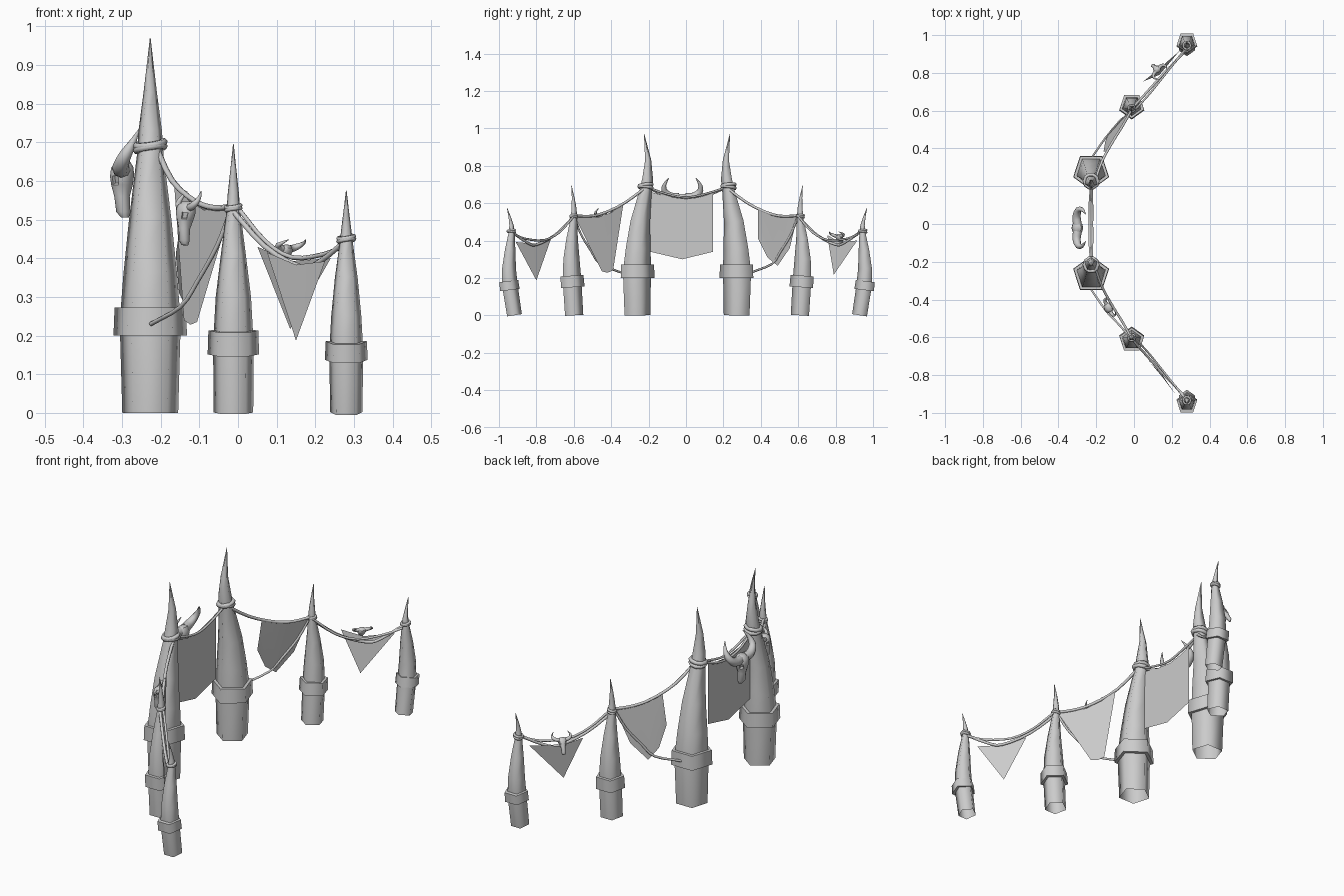
import bpy, bmesh, math
from mathutils import Vector, Matrix

cube = bpy.data.objects.get("Cube")
if cube:
    bpy.data.objects.remove(cube, do_unlink=True)

grey = bpy.data.materials.new("plain grey")
grey.use_nodes = True
grey.diffuse_color = (0.6, 0.6, 0.6, 1)
grey.node_tree.nodes["Principled BSDF"].inputs["Base Color"].default_value = (0.6, 0.6, 0.6, 1)


def finish(bm, name, angle=40):
    mesh = bpy.data.meshes.new(name)
    bm.to_mesh(mesh)
    bm.free()
    mesh.materials.append(grey)
    obj = bpy.data.objects.new(name, mesh)
    bpy.context.collection.objects.link(obj)
    bpy.ops.object.select_all(action='DESELECT')
    obj.select_set(True)
    bpy.context.view_layer.objects.active = obj
    bpy.ops.object.shade_smooth_by_angle(angle=math.radians(angle))


def skin(bm, rings, open_start=False):
    """Join rings of vertices into a tube with capped ends."""
    n = len(rings[0])
    for a, b in zip(rings, rings[1:]):
        for i in range(n):
            j = (i + 1) % n
            bm.faces.new((a[i], a[j], b[j], b[i]))
    if not open_start:
        bm.faces.new(rings[0][::-1])
    bm.faces.new(rings[-1])


def sweep(bm, path, radii, sides, ref, phase=0.0, open_start=False):
    """Tapered tube along a path, with rings square to it."""
    pts = [Vector(p) for p in path]
    rings = []
    for k, p in enumerate(pts):
        t = (pts[min(k + 1, len(pts) - 1)] - pts[max(k - 1, 0)]).normalized()
        u = Vector(ref)
        u = (u - t * u.dot(t)).normalized()
        v = t.cross(u)
        rings.append([])
        for i in range(sides):
            a = phase + math.tau * i / sides
            rings[-1].append(bm.verts.new(p + (u * math.cos(a) + v * math.sin(a)) * radii[k]))
    skin(bm, rings, open_start)


def smooth_path(pts, steps=3):
    """Catmull-Rom points through the given ones."""
    p = [Vector(q) for q in pts]
    p = [2 * p[0] - p[1]] + p + [2 * p[-1] - p[-2]]
    out = []
    for a, b, c, d in zip(p, p[1:], p[2:], p[3:]):
        for s in range(steps):
            t = s / steps
            out.append(0.5 * (2 * b + (c - a) * t + (2 * a - 5 * b + 4 * c - d) * t * t
                              + (3 * b - a - 3 * c + d) * t ** 3))
    return out + [p[-2]]


def rope(name, pts, side, r=0.0075):
    path = smooth_path([(x, y * side, z) for x, y, z in pts])
    bm = bmesh.new()
    sweep(bm, path, [r] * len(path), 6, (0, 0, 1))
    finish(bm, name, 70)


# Posts: x, profile of (distance from centre, height, radius), band heights and radius, collar
POSTS = {
    "large": (-0.227, [(.267, 0, .076), (.27, .235, .083), (.262, .36, .073), (.25, .5, .058),
                       (.218, .67, .036), (.208, .73, .032), (.204, .83, .018), (.224, .97, .001)],
              (.268, .2, .272, .268, .1), (.216, .69, .036, .014)),
    "middle": (-0.012, [(.603, 0, .054), (.614, .18, .055), (.617, .3, .048), (.612, .41, .034),
                        (.601, .52, .019), (.6, .57, .015), (.604, .63, .008), (.613, .695, .001)],
               (.612, .15, .212, .616, .07), (.601, .53, .018, .009)),
    "small": (0.28, [(.921, 0, .044), (.946, .16, .046), (.95, .25, .041), (.943, .35, .031),
                     (.934, .44, .018), (.934, .48, .013), (.943, .525, .007), (.957, .575, .001)],
              (.947, .135, .183, .953, .058), (.934, .45, .02, .009)),
}

for side, label, shift in ((1, "back", .011), (-1, "front", 0)):
    phase = side * -math.pi / 2
    for size, (x, profile, band, collar) in POSTS.items():
        # curved pentagonal post, hollow at the foot, ending in a spike
        bm = bmesh.new()
        sweep(bm, [(x, y * side + shift, z) for y, z, r in profile], [r for y, z, r in profile],
              5, (1, 0, 0), phase, True)
        finish(bm, f"{label}_{size}_post", 80)
        # wide band round the lower part
        y0, z0, z1, y1, r = band
        bm = bmesh.new()
        sweep(bm, [(x, y0 * side + shift, z0), (x, y1 * side + shift, z1)], [r, r * 0.97],
              5, (1, 0, 0), phase)
        finish(bm, f"{label}_{size}_band", 80)
        # two rope coils under the spike
        y, z, r, thick = collar
        for k in (-1, 1):
            bpy.ops.mesh.primitive_torus_add(
                location=(x, y * side + shift, z + k * thick * 0.4), rotation=(k * 0.12, -0.15, 0),
                major_segments=10, minor_segments=6, major_radius=r, minor_radius=thick * 0.7)
            coil = bpy.context.object
            coil.name = f"{label}_{size}_coil"
            coil.data.materials.append(grey)
            bpy.ops.object.shade_smooth_by_angle(angle=math.radians(70))

    # hanging ropes, and the tie down to the large band
    rope(f"{label}_inner_rope", [(-.215, .2, .695), (-.17, .33, .6), (-.11, .44, .547),
                                 (-.06, .52, .53), (-.01, .61, .535)], side)
    rope(f"{label}_outer_rope", [(-.02, .6, .53), (.07, .7, .43), (.16, .8, .378),
                                 (.21, .85, .39), (.29, .945, .455)], side)
    rope(f"{label}_outer_rope_slack", [(.0, .6, .53), (.07, .675, .445), (.14, .76, .402),
                                       (.22, .86, .41), (.28, .92, .435)], side, .006)
    rope(f"{label}_tie_rope", [(-.02, .595, .52), (-.055, .56, .43), (-.105, .505, .34),
                               (-.148, .46, .275), (-.225, .35, .23)], side, .006)

for k in (-1, 1):
    rope(f"centre_rope_{k}", [(-.225, -.22, .69), (-.228 + k * .007, -.11, .645 + k * .006),
                              (-.228 + k * .007, 0, .625 + k * .006),
                              (-.228 + k * .007, .11, .645 + k * .006), (-.225, .23, .69)], 1, .006)


# Thin cloth banners
def banner(name, outline):
    bm = bmesh.new()
    bm.faces.new([bm.verts.new(p) for p in outline])
    bmesh.ops.triangulate(bm, faces=bm.faces)
    finish(bm, name)


def inner_x(y, z, billow):
    """Position across the span, billowing outward towards the hem."""
    return -.225 + .568 * (abs(y) - .23) - billow * max(0, .53 - z)


banner("centre_banner", [(-.226, y, z) for y, z in (
    (-.19, .66), (-.1, .635), (0, .622), (.08, .632), (.145, .655),
    (.145, .34), (-.02, .3), (-.19, .34))])
banner("front_inner_banner", [(inner_x(y, z, .02), y, z) for y, z in (
    (-.335, .595), (-.4, .55), (-.47, .525), (-.595, .53), (-.45, .235), (-.42, .228),
    (-.39, .24))])
banner("back_inner_banner", [(inner_x(y, z, .2), y, z) for y, z in (
    (.385, .565), (.43, .545), (.5, .53), (.595, .53), (.555, .36), (.49, .265),
    (.435, .31), (.385, .41))])
banner("front_outer_banner", [(.225, -.91, .392), (.15, -.81, .383), (.075, -.72, .415),
                              (.15, -.8, .187)])
banner("back_outer_banner", [(.05, .755, .43), (.13, .82, .392), (.24, .915, .4),
                             (.135, .79, .217)])


# Horned animal skulls: local -x is the face, z is up
def skull(name, loc, yaw, tilt, scale, horn):
    place = (Matrix.Translation(loc) @ Matrix.Rotation(yaw, 4, 'Z')
             @ Matrix.Rotation(tilt, 4, 'Y') @ Matrix.Scale(scale, 4))
    bm = bmesh.new()
    rings = []
    # height, forward offset, depth, half width: snout to crown
    for z, x, d, w in [(-.085, .008, .01, .012), (-.07, .003, .018, .02), (-.03, 0, .02, .018),
                       (0, 0, .028, .028), (.022, 0, .031, .038), (.045, .001, .029, .037),
                       (.06, .005, .016, .022)]:
        rings.append([bm.verts.new((x - d * math.cos(math.tau * i / 10),
                                    w * math.sin(math.tau * i / 10), z)) for i in range(10)])
    skin(bm, rings)
    bmesh.ops.recalc_face_normals(bm, faces=bm.faces)
    # sunken eye sockets
    eyes = [f for f in bm.faces if 0 < f.calc_center_median().z < .022
            and f.normal.x < -.3 and abs(f.normal.y) > .45]
    bmesh.ops.inset_individual(bm, faces=eyes, thickness=.003, depth=-.008)
    # horns sweep out, up and back in
    for s in (-1, 1):
        path = smooth_path([(x * horn, (.02 + y * horn) * s, .04 + z * horn) for x, y, z in (
            (0, 0, 0), (-.004, .04, .005), (.005, .073, .03), (.025, .076, .065),
            (.045, .052, .105))])
        radii = [.022 * horn * (1 - (i / (len(path) - 1)) ** 2) + .001 for i in range(len(path))]
        sweep(bm, path, radii, 8, (1, 0, 0))
    bm.transform(place)
    finish(bm, name, 50)


skull("centre_skull", (-.3, -.02, .59), 0, 0, 1, 1)
skull("front_inner_skull", (-.137, -.445, .5), math.radians(28), .1, .78, .55)
skull("back_outer_skull", (.115, .825, .405), math.radians(-42), .6, .55, .75)
